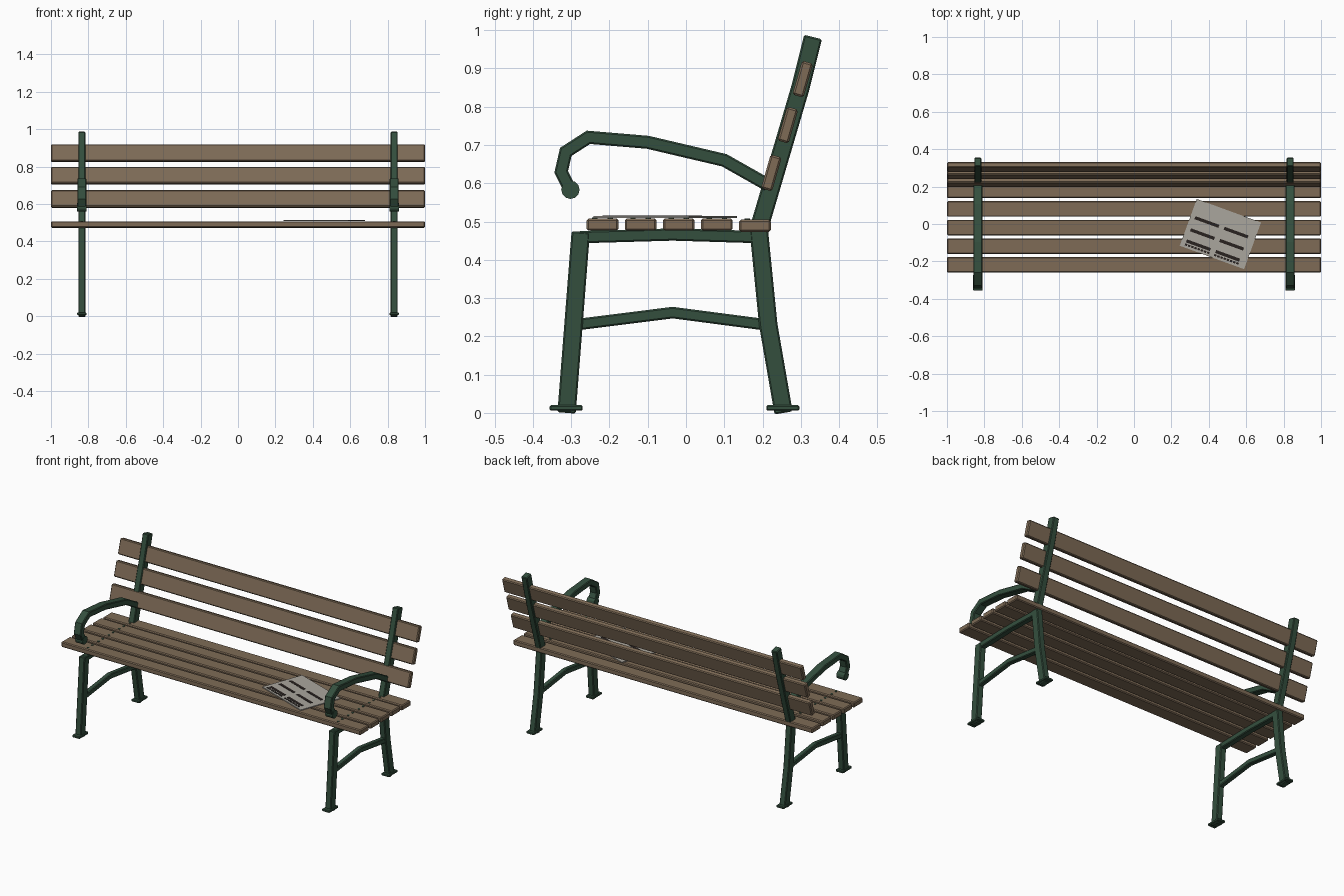
import bpy, bmesh
from math import radians, cos, sin, pi
from mathutils import Vector, Matrix

cube = bpy.data.objects.get("Cube")
if cube:
    bpy.data.objects.remove(cube, do_unlink=True)


def material(name, rgb, rough=0.6):
    m = bpy.data.materials.new(name)
    m.use_nodes = True
    m.diffuse_color = (*rgb, 1)
    bsdf = m.node_tree.nodes["Principled BSDF"]
    bsdf.inputs["Base Color"].default_value = (*rgb, 1)
    bsdf.inputs["Roughness"].default_value = rough
    return m


WOOD = material("weathered wood", (0.21, 0.148, 0.094))
GREEN = material("dark green iron", (0.034, 0.078, 0.048))
PAPER = material("newsprint", (0.40, 0.38, 0.34))
INK = material("dark ink", (0.022, 0.016, 0.014))


def finish(name, bm, mat, bevel=0.0):
    bmesh.ops.recalc_face_normals(bm, faces=bm.faces[:])
    mesh = bpy.data.meshes.new(name)
    bm.to_mesh(mesh)
    bm.free()
    mesh.materials.append(mat)
    ob = bpy.data.objects.new(name, mesh)
    bpy.context.collection.objects.link(ob)
    if bevel:
        mod = ob.modifiers.new("soft edges", 'BEVEL')
        mod.width = bevel
        mod.segments = 1
        mod.limit_method = 'ANGLE'
        mod.angle_limit = radians(50)
    return ob


def add_box(bm, center, size, rot=Matrix()):
    matrix = Matrix.Translation(center) @ rot @ Matrix.Diagonal((*size, 1))
    bmesh.ops.create_cube(bm, size=1, matrix=matrix)


def add_cylinder(bm, center, radius, depth, sides, rot=Matrix()):
    bmesh.ops.create_cone(bm, cap_ends=True, segments=sides, radius1=radius, radius2=radius,
                          depth=depth, matrix=Matrix.Translation(center) @ rot)


def bar(name, x, path, thick, width):
    """Flat iron bar following a (y, z) path with mitred corners."""
    pts = [Vector(p) for p in path]
    dirs = [(b - a).normalized() for a, b in zip(pts, pts[1:])]
    bm = bmesh.new()
    rings = []
    for i, p in enumerate(pts):
        d0, d1 = dirs[max(i - 1, 0)], dirs[min(i, len(dirs) - 1)]
        d = (d0 + d1).normalized()
        off = Vector((-d.y, d.x)) * (thick / 2 / d.dot(d0))
        rings.append([bm.verts.new((x + sx * width / 2, p.x + s * off.x, p.y + s * off.y))
                      for sx, s in ((-1, -1), (1, -1), (1, 1), (-1, 1))])
    for a, b in zip(rings, rings[1:]):
        for k in range(4):
            bm.faces.new((a[k], a[(k + 1) % 4], b[(k + 1) % 4], b[k]))
    bm.faces.new(rings[0])
    bm.faces.new(rings[-1])
    return finish(name, bm, GREEN, 0.004)


# Iron end frames, one on each side
ARM = [(0.215, 0.595), (0.1, 0.66), (-0.1, 0.707), (-0.255, 0.72),
       (-0.314, 0.682), (-0.326, 0.63), (-0.304, 0.585)]
for side, x in (("right", -0.835), ("left", 0.835)):
    bar(side + "_rear_leg_and_back_post", x,
        [(0.255, 0.0), (0.215, 0.23), (0.19, 0.48), (0.299, 0.85), (0.332, 0.982)], 0.048, 0.038)
    bar(side + "_front_leg", x, [(-0.312, 0.0), (-0.275, 0.473)], 0.048, 0.038)
    bar(side + "_seat_support", x, [(-0.28, 0.459), (-0.035, 0.466), (0.2, 0.459)], 0.032, 0.036)
    bar(side + "_stretcher", x, [(-0.29, 0.23), (-0.035, 0.262), (0.21, 0.23)], 0.03, 0.03)
    bar(side + "_armrest", x, ARM, 0.034, 0.048)

    bm = bmesh.new()
    add_cylinder(bm, (x, -0.302, 0.583), 0.024, 0.05, 12, Matrix.Rotation(pi / 2, 4, 'Y'))
    finish(side + "_armrest_scroll", bm, GREEN)

    for end, y in (("front", -0.313), ("rear", 0.253)):
        bm = bmesh.new()
        add_box(bm, (x, y, 0.013), (0.05, 0.086, 0.014))
        finish(f"{side}_{end}_foot_plate", bm, GREEN, 0.003)

# Seat slats with a pair of bolts over each frame
for i in range(5):
    y = -0.218 + i * 0.0995
    z = 0.489 if i == 4 else 0.492
    bm = bmesh.new()
    add_box(bm, (0, y, z), (2.0, 0.083, 0.032))
    finish(f"seat_slat_{i + 1}", bm, WOOD, 0.005)
    bm = bmesh.new()
    for x in (-0.835, 0.835):
        for dy in (-0.02, 0.02):
            add_cylinder(bm, (x, y + dy, z + 0.0165), 0.007, 0.004, 8)
    finish(f"seat_bolts_{i + 1}", bm, GREEN)

# Leaning back slats running through the posts
lean = Matrix.Rotation(radians(-16), 4, 'X')
for i, (y, z) in enumerate(((0.223, 0.627), (0.266, 0.752), (0.305, 0.872))):
    bm = bmesh.new()
    add_box(bm, (0, y, z), (2.0, 0.03, 0.092), lean)
    finish(f"back_slat_{i + 1}", bm, WOOD, 0.005)

# Newspaper lying askew on the seat, with plain printed bars
turn = Matrix.Rotation(radians(-20), 4, 'Z')
place = Matrix.Translation((0.462, -0.054, 0.512)) @ turn
bm = bmesh.new()
add_box(bm, (0, 0, 0), (0.366, 0.266, 0.005))
bm.transform(place)
finish("newspaper", bm, PAPER)

bm = bmesh.new()
for u in (-0.09, 0.076):
    for v in (0.036, -0.033, -0.096):
        add_box(bm, (u, v, 0.003), (0.136, 0.017, 0.002))
    for k in range(8):
        add_box(bm, (u - 0.063 + k * 0.018, -0.116, 0.003), (0.013, 0.011, 0.002))
bm.transform(place)
finish("newspaper_print", bm, INK)
